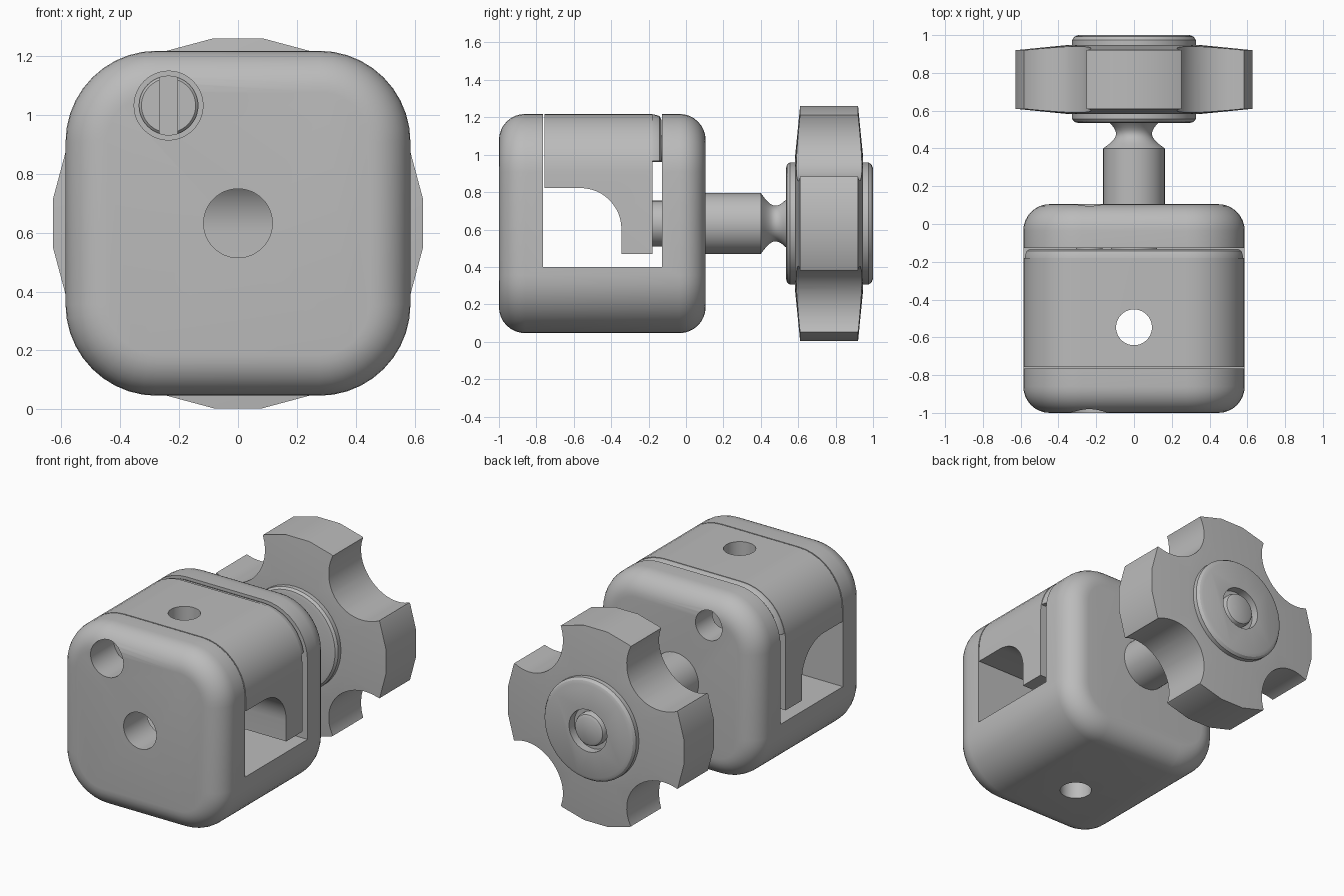
import bpy, bmesh, math

if "Cube" in bpy.data.objects:
    bpy.data.objects.remove(bpy.data.objects["Cube"])

grey = bpy.data.materials.new("plain_grey")
grey.use_nodes = True
grey.diffuse_color = (0.5, 0.5, 0.5, 1)
grey.node_tree.nodes["Principled BSDF"].inputs["Base Color"].default_value = (0.5, 0.5, 0.5, 1)

CZ = 0.632  # height of the main axis


def finish(name, bm):
    bmesh.ops.recalc_face_normals(bm, faces=bm.faces)
    mesh = bpy.data.meshes.new(name)
    bm.to_mesh(mesh)
    bm.free()
    mesh.materials.append(grey)
    ob = bpy.data.objects.new(name, mesh)
    bpy.context.collection.objects.link(ob)
    return ob


def loft(name, rings):
    """Join equal-sized point rings and cap both ends."""
    bm = bmesh.new()
    loops = [[bm.verts.new(p) for p in ring] for ring in rings]
    n = len(loops[0])
    for a, b in zip(loops, loops[1:]):
        for i in range(n):
            j = (i + 1) % n
            bm.faces.new((a[i], a[j], b[j], b[i]))
    bm.faces.new(loops[0])
    bm.faces.new(loops[-1])
    return finish(name, bm)


def rounded_square(y, half, radius, steps=10):
    pts = []
    for q, (sx, sz) in enumerate(((1, 1), (-1, 1), (-1, -1), (1, -1))):
        for k in range(steps + 1):
            a = math.radians(90 * (q + k / steps))
            pts.append((sx * (half - radius) + radius * math.cos(a), y,
                        CZ + sz * (half - radius) + radius * math.sin(a)))
    return pts


def lathe(name, profile, x=0, z=CZ, n=48, turn=0):
    """Spin (y, radius) points around an axis along y."""
    angles = [math.tau * (i + turn) / n for i in range(n)]
    return loft(name, [[(x + r * math.cos(a), y, z + r * math.sin(a)) for a in angles]
                       for y, r in profile])


def rod_z(name, x, y, r, z0, z1):
    angles = [math.tau * i / 40 for i in range(40)]
    return loft(name, [[(x + r * math.cos(a), y + r * math.sin(a), z) for a in angles]
                       for z in (z0, z1)])


def side_prism(name, yz, width=1.0):
    return loft(name, [[(x, y, z) for y, z in yz] for x in (-width, width)])


def box(name, x0, x1, y0, y1, z0, z1):
    return loft(name, [[(x0, y, z0), (x1, y, z0), (x1, y, z1), (x0, y, z1)] for y in (y0, y1)])


def cut(ob, *cutters):
    for c in cutters:
        c.hide_render = True
        mod = ob.modifiers.new("cut", "BOOLEAN")
        mod.operation = "DIFFERENCE"
        mod.solver = "EXACT"
        mod.object = c
    bpy.context.view_layer.update()
    dg = bpy.context.evaluated_depsgraph_get()
    mesh = bpy.data.meshes.new_from_object(ob.evaluated_get(dg))
    ob.modifiers.clear()
    ob.data = mesh
    for c in cutters:
        bpy.data.objects.remove(c)


HALF, CORNER, EDGE = 0.586, 0.31, 0.14
HX, HZ = -0.236, 1.032  # pin axis
HY = -0.547             # vertical hole

# clamp body: rounded block with an open window
fillet = [(EDGE * (1 - math.sin(t)), EDGE * (1 - math.cos(t)))
          for t in (math.pi / 2 * k / 8 for k in range(9))]
rings = [rounded_square(-1 + dy, HALF - inset, CORNER - inset) for dy, inset in reversed(
    [(d, i) for i, d in fillet])]
rings = [rounded_square(-1 + d, HALF - i, CORNER - i) for d, i in reversed([(b, a) for a, b in fillet])]
rings.sort(key=lambda r: r[0][1])
back = [rounded_square(0.105 - d, HALF - i, CORNER - i) for i, d in fillet]
back.sort(key=lambda r: r[0][1])
body = loft("clamp_body", rings + back)
cut(body,
    box("window_cutter", -1, 1, -0.764, -0.128, 0.4, 2),
    rod_z("bottom_hole_cutter", 0, HY, 0.095, -0.5, 0.6),
    lathe("front_hole_cutter", [(-1.2, 0.117), (-0.6, 0.117)]),
    lathe("front_pin_cutter", [(-1.2, 0.117), (-0.6, 0.117)], HX, HZ),
    lathe("back_pin_cutter", [(-0.3, 0.095), (0.3, 0.095)], HX, HZ))

# sliding jaw with a hooked leg
jaw = loft("sliding_jaw", [rounded_square(y, HALF, CORNER) for y in (-0.757, -0.18)])
hook = [(-1, 0), (-1, 0.822)]
for k in range(13):
    a = math.radians(90 - 90 * k / 12)
    hook.append((-0.565 + 0.22 * math.cos(a), 0.602 + 0.22 * math.sin(a)))
hook += [(-0.345, 0.47), (0, 0.47), (0, 0)]
cut(jaw, side_prism("hook_cutter", hook),
    rod_z("top_hole_cutter", 0, HY, 0.095, 0.6, 2),
    lathe("jaw_pin_cutter", [(-1, 0.1), (-0.4, 0.1)], HX, HZ))

# inset rim behind the jaw
rim = loft("jaw_rim", [rounded_square(y, HALF - i, CORNER - i) for y, i in
                       ((-0.181, 0.003), (-0.16, 0.005), (-0.142, 0.012), (-0.132, 0.03))])
cut(rim, box("rim_cutter", -1, 1, -0.5, 0.5, -0.5, 0.965))

# slotted pin
pin = lathe("slotted_pin", [(-0.745, 0.092), (-0.737, 0.1), (-0.39, 0.1), (-0.39, 0.07), (-0.03, 0.07)], HX, HZ)
cut(pin, box("slot_cutter", HX - 0.03, HX + 0.03, -0.9, -0.69, 0.8, 1.3))

# threaded spindle with a narrow neck
neck = [(0.4 + 0.14 * k / 10, 0.163 - 0.03 * k / 10 - 0.052 * math.sin(math.pi * k / 10))
        for k in range(11)]
lathe("spindle", [(-0.18, 0.122), (-0.1, 0.122), (-0.1, 0.163)] + neck)

# lobed hand knob
knob = lathe("hand_knob", [(0.583, 0.3), (0.583, 0.36), (0.61, 0.634), (0.92, 0.634),
                           (0.947, 0.36), (0.947, 0.3)], n=24, turn=0.5)
notches = []
for q in range(4):
    a = math.radians(45 + 90 * q)
    notches.append(lathe("notch_cutter", [(0.4, 0.25), (1.2, 0.25)],
                         0.676 * math.cos(a), CZ + 0.676 * math.sin(a)))
cut(knob, *notches)

# knob hub with a recessed end
hub = lathe("knob_hub", [(0.535, 0.295), (0.54, 0.315), (0.555, 0.327), (0.975, 0.327),
                         (0.992, 0.315), (1.0, 0.295)])
cut(hub, lathe("recess_cutter", [(0.93, 0.135), (1.2, 0.135)]))
lathe("spindle_end", [(0.9, 0.105), (0.975, 0.105), (0.99, 0.098), (0.998, 0.082)])

# smooth shading with crisp edges
bpy.ops.object.select_all(action="DESELECT")
for ob in bpy.context.scene.objects:
    if ob.type == "MESH":
        ob.select_set(True)
        bpy.context.view_layer.objects.active = ob
bpy.ops.object.shade_smooth_by_angle(angle=math.radians(32))
